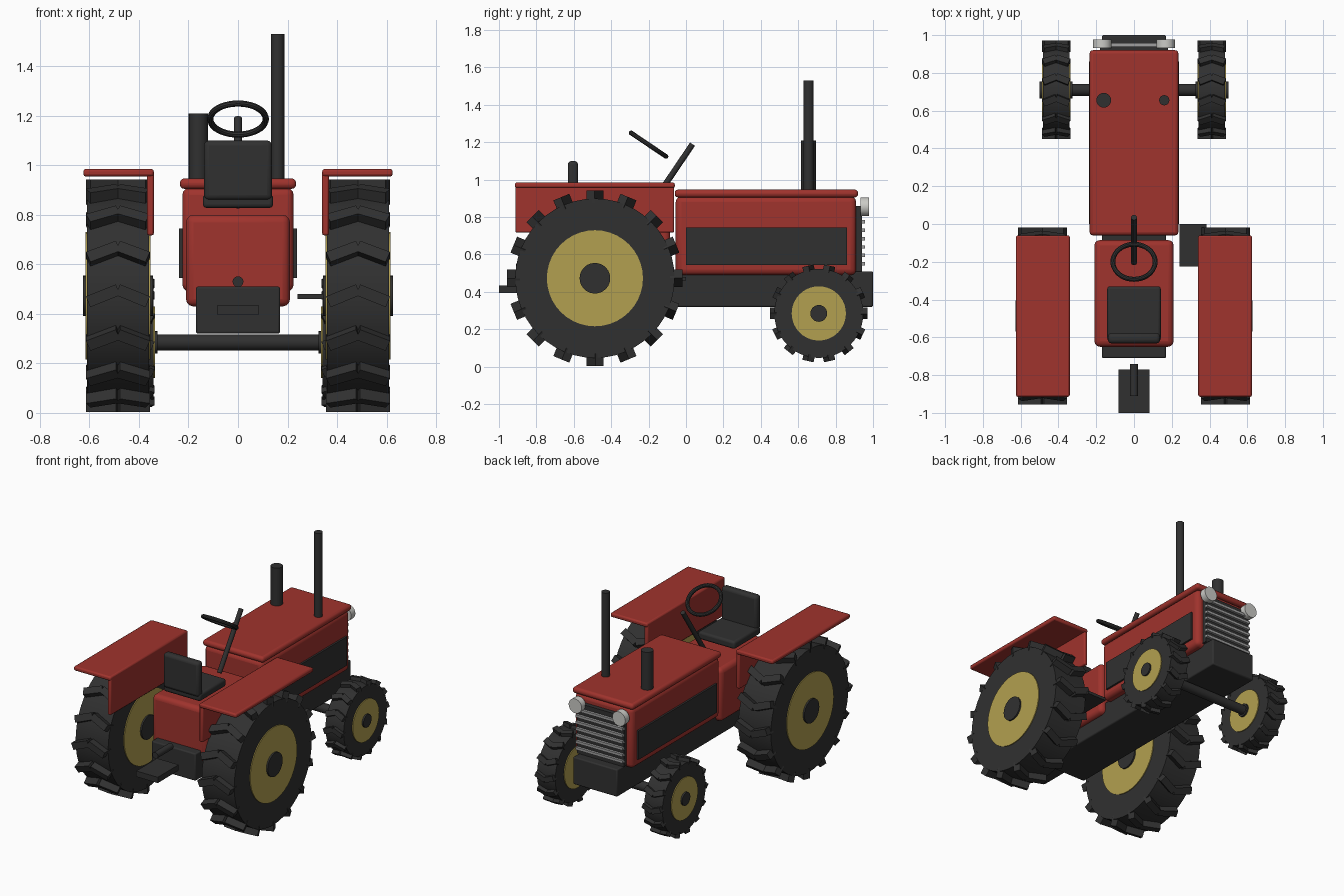
import bpy, bmesh, math
from mathutils import Matrix, Vector

cube = bpy.data.objects.get("Cube")
if cube:
    bpy.data.objects.remove(cube, do_unlink=True)


def material(name, r, g, b):
    m = bpy.data.materials.new(name)
    m.use_nodes = True
    m.diffuse_color = (r, g, b, 1)
    bsdf = next(n for n in m.node_tree.nodes if n.type == 'BSDF_PRINCIPLED')
    bsdf.inputs["Base Color"].default_value = (r, g, b, 1)
    return m


RED = material("red paint", 0.35, 0.033, 0.026)
DARK = material("dark rubber and metal", 0.03, 0.03, 0.03)
GOLD = material("yellow rim", 0.45, 0.35, 0.08)
GREY = material("grille grey", 0.35, 0.35, 0.35)
LAMP = material("lamp white", 0.6, 0.6, 0.57)


def finish(name, bm, mat, bevel=0, segments=3):
    mesh = bpy.data.meshes.new(name)
    bm.to_mesh(mesh)
    bm.free()
    mesh.materials.append(mat)
    ob = bpy.data.objects.new(name, mesh)
    bpy.context.collection.objects.link(ob)
    if bevel:
        mod = ob.modifiers.new("soft edges", 'BEVEL')
        mod.width, mod.segments = bevel, segments
    bpy.ops.object.select_all(action='DESELECT')
    ob.select_set(True)
    bpy.context.view_layer.objects.active = ob
    bpy.ops.object.shade_smooth_by_angle(angle=math.radians(30))
    return ob


def box(name, x, y, z, mat, bevel=0, segments=3):
    """Box from (min, max) pairs."""
    bm = bmesh.new()
    spans = (x, y, z)
    centre = Vector([(a + b) / 2 for a, b in spans])
    size = [abs(b - a) for a, b in spans]
    bmesh.ops.create_cube(bm, size=1, matrix=Matrix.Translation(centre) @ Matrix.Diagonal((*size, 1)))
    return finish(name, bm, mat, bevel, segments)


def add_rod(bm, start, end, radius, sides):
    a, b = Vector(start), Vector(end)
    turn = (b - a).to_track_quat('Z', 'Y').to_matrix().to_4x4()
    bmesh.ops.create_cone(bm, cap_ends=True, segments=sides, radius1=radius, radius2=radius,
                          depth=(b - a).length, matrix=Matrix.Translation((a + b) / 2) @ turn)


def rod(name, start, end, radius, mat, sides=24, bevel=0):
    bm = bmesh.new()
    add_rod(bm, start, end, radius, sides)
    return finish(name, bm, mat, bevel, 2)


def wheel(name, centre, radius, width, rim, hub, lugs, lug_size, tilt):
    """Tyre with chevron lugs, rim disc and hub."""
    c = Vector(centre)
    across = lambda w: (c - Vector((w / 2, 0, 0)), c + Vector((w / 2, 0, 0)))
    bm = bmesh.new()
    add_rod(bm, *across(width), radius, 48)
    length, thick, height = lug_size
    for i in range(lugs):
        spin = Matrix.Translation(c) @ Matrix.Rotation(math.tau * i / lugs - math.pi / 2, 4, 'X')
        for s in (-1, 1):
            arm = (spin @ Matrix.Translation((s * width * 0.24, 0, radius + height * 0.14))
                   @ Matrix.Rotation(-s * tilt, 4, 'Z') @ Matrix.Diagonal((length, thick, height, 1)))
            bmesh.ops.create_cube(bm, size=1, matrix=arm)
    finish(name + "_tyre", bm, DARK)
    rod(name + "_rim", *across(width + 0.012), rim, GOLD, 40)
    rod(name + "_hub", *across(width + 0.034), hub, DARK, 24)


# Body
box("chassis", (-.17, .17), (-.71, 1.0), (.32, .51), DARK, .008, 2)
box("hood", (-.225, .225), (-.055, .91), (.49, .91), RED, .03)
box("hood_cap", (-.235, .235), (-.06, .92), (.905, .947), RED, .018)
box("rear_body", (-.21, .21), (-.65, -.085), (.43, .80), RED, .03)
for side, s in (("left", 1), ("right", -1)):
    box(side + "_hood_panel", (s * .22, s * .238), (0, .86), (.545, .745), DARK)

# Grille and lamps
box("grille_back", (-.18, .18), (.90, .94), (.51, .86), DARK)
for i in range(7):
    z = .55 + .045 * i
    box(f"grille_slat_{i + 1}", (-.18, .18), (.935, .957), (z - .009, z + .009), GREY)
for side, s in (("left", 1), ("right", -1)):
    rod(side + "_headlight", (s * .168, .932, .855), (s * .168, .978, .855), .05, LAMP)

# Exhaust and air intake
rod("exhaust_pipe", (.16, .655, .93), (.16, .655, 1.53), .027, DARK)
rod("air_intake", (-.16, .655, .93), (-.16, .655, 1.21), .039, DARK)

# Seat and steering
box("seat_cushion", (-.142, .142), (-.62, -.33), (.828, .882), DARK, .015)
box("seat_back", (-.138, .138), (-.632, -.577), (.86, 1.10), DARK, .02)
rod("steering_column", (0, -.205, .835), (0, .035, 1.19), .016, DARK, 16)
bpy.ops.mesh.primitive_torus_add(location=(0, -.2, 1.187), rotation=(-math.radians(34), 0, 0),
                                 major_radius=.112, minor_radius=.013,
                                 major_segments=40, minor_segments=10)
ring = bpy.context.object
ring.name = "steering_wheel"
ring.data.materials.append(DARK)
bpy.ops.object.shade_smooth_by_angle()

# Rear hitch and step
box("drawbar", (-.083, .083), (-1.0, -.77), (.395, .435), DARK)
rod("power_shaft", (0, -.91, .53), (0, -.74, .53), .022, DARK, 16)
box("step", (.24, .385), (-.225, 0), (.46, .48), DARK)

# Fenders and wheels
for side, s in (("left", 1), ("right", -1)):
    box(side + "_fender_top", (s * .34, s * .625), (-.915, -.06), (.955, .985), RED, .01, 2)
    box(side + "_fender_side", (s * .34, s * .367), (-.912, -.063), (.717, .975), RED, .008, 2)
    wheel(side + "_rear_wheel", (s * .485, -.487, .473), .426, .25, .257, .082,
          16, (.13, .047, .068), math.radians(22))
    wheel(side + "_front_wheel", (s * .412, .71, .285), .238, .14, .145, .045,
          14, (.075, .036, .036), math.radians(22))
rod("front_axle", (-.35, .71, .285), (.35, .71, .285), .032, DARK)
